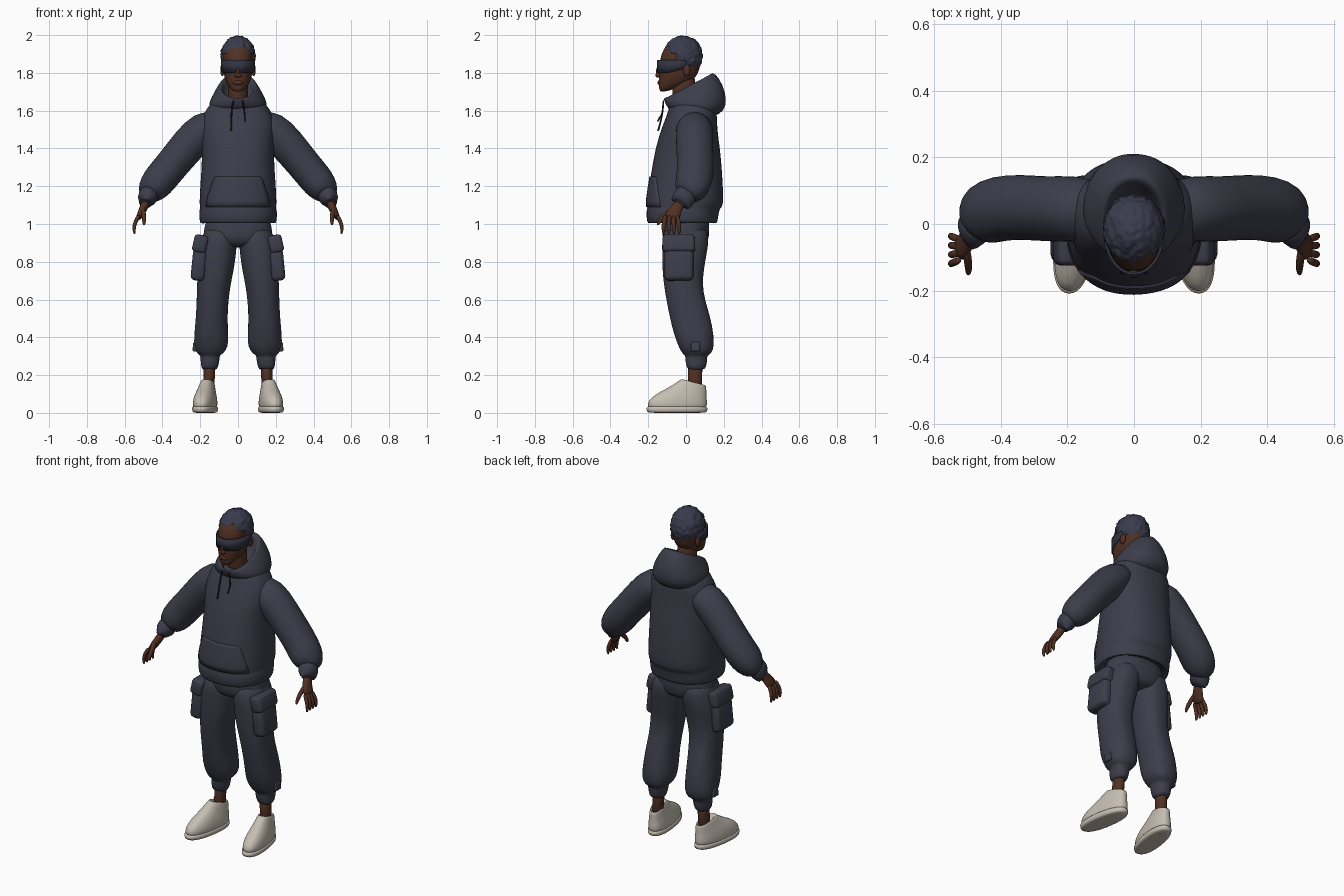
import bpy, bmesh, math
from mathutils import Vector, Matrix, noise

if "Cube" in bpy.data.objects:
    bpy.data.objects.remove(bpy.data.objects["Cube"])


def material(name, r, g, b):
    m = bpy.data.materials.new(name)
    m.diffuse_color = (r, g, b, 1)
    m.use_nodes = True
    m.node_tree.nodes["Principled BSDF"].inputs["Base Color"].default_value = (r, g, b, 1)
    return m


CLOTH = material("slate cloth", .047, .047, .071)
HAIR = material("blue grey hair", .042, .045, .075)
VISOR = material("dark visor", .030, .032, .050)
SKIN = material("brown skin", .080, .030, .017)
SHOE = material("off white", .56, .51, .44)
CORD = material("black cord", .015, .015, .022)


def finish(name, bm, mat, mirror=False, subdiv=1, fold=0):
    """Turn a bmesh into a smooth object, optionally creased and mirrored in x."""
    bmesh.ops.recalc_face_normals(bm, faces=bm.faces)
    for v in bm.verts:
        v.co += noise.noise_vector(v.co * 14) * fold
    for f in bm.faces:
        f.smooth = True
    me = bpy.data.meshes.new(name)
    bm.to_mesh(me)
    bm.free()
    me.materials.append(mat)
    ob = bpy.data.objects.new(name, me)
    bpy.context.collection.objects.link(ob)
    if mirror:
        mod = ob.modifiers.new("mirror", "MIRROR")
        mod.use_mirror_merge = False
    if subdiv:
        ob.modifiers.new("smooth", "SUBSURF").levels = subdiv
        ob.modifiers["smooth"].render_levels = subdiv
    return ob


def skin_rings(bm, rings):
    rows = [[bm.verts.new(p) for p in ring] for ring in rings]
    n = len(rows[0])
    for a, b in zip(rows, rows[1:]):
        for i in range(n):
            bm.faces.new((a[i], a[(i + 1) % n], b[(i + 1) % n], b[i]))
    bm.faces.new(rows[0][::-1])
    bm.faces.new(rows[-1])


def loft(name, mat, rings, power=2.3, n=28, matrix=None, **kw):
    """Rings are (centre x, half width, y front, y back, z front[, z back])."""
    def ring(cx, hx, y0, y1, z0, z1=None):
        z1 = z0 if z1 is None else z1
        pts = []
        for i in range(n):
            a = math.tau * i / n
            c, s = (math.copysign(abs(t) ** (2 / power), t) for t in (math.cos(a), math.sin(a)))
            pts.append(Vector((cx + hx * c, (y0 + y1) / 2 + (y1 - y0) / 2 * s,
                               (z0 + z1) / 2 + (z1 - z0) / 2 * s)))
        return pts
    bm = bmesh.new()
    skin_rings(bm, [ring(*r) for r in rings])
    if matrix:
        bm.transform(matrix)
    return finish(name, bm, mat, **kw)


def tube(name, mat, paths, n=16, **kw):
    """Each path is a list of (x, y, z, radius along y, radius across)."""
    bm = bmesh.new()
    for path in paths:
        pts = [Vector(p[:3]) for p in path]
        rings = []
        for i, p in enumerate(path):
            t = (pts[min(i + 1, len(pts) - 1)] - pts[max(i - 1, 0)]).normalized()
            v = t.cross(Vector((0, 1, 0))).normalized()
            u = v.cross(t)
            rings.append([pts[i] + u * p[3] * math.cos(math.tau * k / n)
                          + v * p[4] * math.sin(math.tau * k / n) for k in range(n)])
        skin_rings(bm, rings)
    return finish(name, bm, mat, **kw)


def ball(name, mat, centre, size, **kw):
    bm = bmesh.new()
    bmesh.ops.create_uvsphere(bm, u_segments=20, v_segments=12, radius=1)
    bm.transform(Matrix.Translation(centre) @ Matrix.Diagonal((*size, 1)))
    return finish(name, bm, mat, subdiv=0, **kw)


def pad(name, centre, size, tilt=0, bevel=.018):
    bm = bmesh.new()
    bmesh.ops.create_cube(bm, size=1)
    bm.transform(Matrix.Translation(centre) @ Matrix.Rotation(tilt, 4, "Y") @ Matrix.Diagonal((*size, 1)))
    bmesh.ops.bevel(bm, geom=bm.edges[:], offset=bevel, segments=3, profile=.5, affect="EDGES")
    return finish(name, bm, CLOTH, mirror=True, subdiv=0)


# Hoodie body with ribbed hem
torso = loft("hoodie_body", CLOTH, [
    (0, .17, -.17, .14, 1.04), (0, .195, -.195, .16, 1.0), (0, .205, -.207, .168, 1.006),
    (0, .208, -.212, .175, 1.072), (0, .199, -.203, .182, 1.083), (0, .206, -.212, .2, 1.1),
    (0, .202, -.197, .197, 1.2), (0, .19, -.172, .187, 1.35), (0, .195, -.148, .172, 1.45),
    (0, .198, -.125, .166, 1.52), (0, .185, -.1, .165, 1.58), (0, .15, -.085, .155, 1.635),
    (0, .1, -.075, .12, 1.665)], fold=.003)

# Hood lying open behind the neck
loft("hood", CLOTH, [
    (0, .135, -.085, .15, 1.60, 1.56), (0, .155, -.105, .205, 1.625, 1.6),
    (0, .152, -.112, .217, 1.645, 1.655), (0, .128, -.118, .2, 1.655, 1.735),
    (0, .1, -.118, .155, 1.665, 1.8), (0, .088, -.108, .13, 1.665, 1.8),
    (0, .078, -.092, .11, 1.645, 1.75), (0, .07, -.08, .08, 1.62, 1.68)], power=2.1, fold=.003)

# Sleeves and cuffs
tube("sleeves", CLOTH, [[
    (.09, .04, 1.53, .085, .075), (.18, .045, 1.51, .1, .1), (.26, .045, 1.42, .1, .097),
    (.34, .05, 1.325, .098, .092), (.41, .047, 1.24, .1, .092), (.447, .03, 1.195, .096, .086),
    (.472, .01, 1.16, .075, .066), (.478, .0, 1.15, .05, .045)]],
    n=20, mirror=True, fold=.006)
tube("cuffs", CLOTH, [[
    (.465, .015, 1.175, .055, .05), (.473, 0, 1.155, .062, .054), (.493, -.03, 1.107, .058, .05),
    (.495, -.034, 1.1, .05, .043), (.49, -.025, 1.115, .035, .03)]], mirror=True)

# Hands
fingers = [[(.522, -.107 + .02 * i, 1.05, .012, .012), (.545, -.117 + .026 * i, 1.01, .012, .011),
            (.552, -.12 + .028 * i, .975, .011, .01), (.547, -.119 + .028 * i, .945, .006, .006)]
           for i in range(4)]
thumb = [(.505, -.07, 1.085, .014, .014), (.498, -.115, 1.045, .014, .013),
         (.497, -.14, 1.015, .012, .011), (.498, -.152, .992, .006, .006)]
palm = [(.483, -.02, 1.13, .028, .024), (.497, -.045, 1.09, .029, .023),
        (.512, -.065, 1.06, .043, .021), (.53, -.078, 1.025, .043, .015)]
tube("hands", SKIN, fingers + [thumb, palm], n=10, mirror=True)

# Front pouch wrapped onto the hoodie
bm = bmesh.new()
rows = []
for z, half in ((1.09, .165), (1.12, .163), (1.15, .156), (1.18, .146), (1.21, .136), (1.235, .127), (1.25, .115)):
    rows.append([bm.verts.new((half * (k / 8 - 1), -.4, z)) for k in range(17)])
for a, b in zip(rows, rows[1:]):
    for k in range(16):
        bm.faces.new((a[k], a[k + 1], b[k + 1], b[k]))
pouch = finish("front_pouch", bm, CLOTH, subdiv=0)
wrap = pouch.modifiers.new("wrap", "SHRINKWRAP")
wrap.target = torso
wrap.wrap_method = "PROJECT"
wrap.use_project_y = True
wrap.use_positive_direction = True
shell = pouch.modifiers.new("thickness", "SOLIDIFY")
shell.thickness = .014
shell.offset = 0

# Drawstrings
for side, low in ((-1, 1.49), (1, 1.54)):
    tube("drawstring_" + ("left" if side > 0 else "right"), CORD, [[
        (side * .022, -.118, 1.66, .005, .005), (side * .03, -.122, 1.62, .005, .005),
        (side * .036, -.125, 1.58, .005, .005), (side * .036, -.142, low + .02, .005, .005),
        (side * .036, -.15, low, .007, .007)]], n=8)

# Trousers
loft("trouser_hips", CLOTH, [
    (0, .165, -.12, .12, 1.06), (0, .175, -.125, .125, .99), (0, .19, -.128, .122, .93),
    (0, .15, -.11, .11, .89), (0, .08, -.07, .08, .875)], fold=.003)
loft("trouser_legs", CLOTH, [
    (.09, .075, -.11, .11, 1.0), (.1, .095, -.128, .122, .92), (.11, .1, -.128, .115, .85),
    (.118, .095, -.125, .095, .76), (.128, .088, -.118, .088, .68), (.133, .085, -.105, .1, .6),
    (.139, .085, -.085, .132, .5), (.142, .091, -.062, .148, .41), (.143, .091, -.04, .148, .35),
    (.147, .074, -.022, .138, .315), (.149, .052, -.002, .112, .3), (.15, .053, -.006, .112, .285),
    (.152, .046, .002, .106, .237), (.152, .036, .012, .09, .23)], n=24, mirror=True, fold=.007)

# Cargo pockets with flaps, and ankle tabs
pad("cargo_pockets", (.207, -.038, .785), (.075, .155, .17), -.1, .024)
pad("cargo_flaps", (.2, -.038, .895), (.075, .172, .095), -.22, .02)
pad("ankle_tabs", (.228, .05, .35), (.022, .05, .05), -.1, .008)

# Ankles and shoes, toes turned out
tube("ankles", SKIN, [[(.15, .05, .27, .042, .033), (.153, .048, .2, .037, .03), (.156, .045, .1, .042, .034)]],
     mirror=True)
turn = Matrix.Translation((.167, 0, 0)) @ Matrix.Rotation(math.radians(9), 4, "Z")
loft("shoe_uppers", SHOE, [
    (0, .05, -.19, .1, .01), (0, .06, -.208, .113, .035), (0, .059, -.203, .113, .065, .06),
    (0, .054, -.165, .11, .098, .085), (0, .046, -.105, .109, .128, .105),
    (0, .039, -.05, .109, .16, .13), (0, .034, -.025, .106, .182, .15),
    (0, .028, -.012, .094, .176, .142), (0, .024, .0, .08, .13, .11)],
    matrix=turn, mirror=True)
loft("shoe_soles", SHOE, [
    (0, .05, -.195, .102, 0), (0, .062, -.21, .114, .003), (0, .064, -.214, .117, .03), (0, .057, -.205, .11, .036)],
    matrix=turn, mirror=True)

# Head, neck and face
loft("neck", SKIN, [(0, .062, -.06, .07, 1.6), (0, .054, -.07, .05, 1.67), (0, .052, -.075, .05, 1.73),
                    (0, .055, -.07, .05, 1.8)], power=2)
loft("head", SKIN, [
    (0, .022, -.128, -.07, 1.698, 1.71), (0, .04, -.141, -.03, 1.705, 1.73), (0, .058, -.144, .02, 1.73, 1.75),
    (0, .07, -.145, .05, 1.765, 1.775), (0, .077, -.143, .065, 1.8), (0, .081, -.14, .08, 1.85),
    (0, .083, -.132, .084, 1.9), (0, .07, -.105, .06, 1.95), (0, .035, -.06, .03, 1.975)], power=2.2)
ball("nose_bridge", SKIN, (0, -.143, 1.805), (.011, .016, .03))
ball("nose_tip", SKIN, (0, -.148, 1.787), (.019, .014, .012))
ball("lips", SKIN, (0, -.142, 1.748), (.026, .01, .012))
ball("ears", SKIN, (.083, .003, 1.815), (.011, .02, .032), mirror=True)

# Short curly hair
bm = bmesh.new()
bmesh.ops.create_icosphere(bm, subdivisions=5, radius=1)
bm.transform(Matrix.Translation((0, -.016, 1.89)) @ Matrix.Diagonal((.092, .104, .106, 1)))


def above_hairline(p):
    if p.y < -.055:
        return p.z > 1.9
    return p.z > (1.84 if p.y < .02 else 1.795)


bmesh.ops.delete(bm, geom=[v for v in bm.verts if not above_hairline(v.co)], context="VERTS")
bm.normal_update()
for v in bm.verts:
    v.co += v.normal * (noise.noise(v.co * 70) * .006 + noise.noise(v.co * 35) * .004)
hair = finish("hair", bm, HAIR, subdiv=0)
hair.modifiers.new("thickness", "SOLIDIFY").thickness = .012

# Wraparound visor, narrowing toward the ears
bm = bmesh.new()
steps = 32
rows = []
for i in range(steps + 1):
    a = math.radians(-105 + 210 * i / steps)
    x, y = .091 * math.sin(a), -.03 - .124 * math.cos(a)
    low = 1.8 + .025 * max(0, (y + .1) / .1) + .012 * math.exp(-(x / .014) ** 2)
    rows.append([bm.verts.new((x, y, z)) for z in (low, 1.868)])
for a, b in zip(rows, rows[1:]):
    bm.faces.new((a[0], b[0], b[1], a[1]))
visor = finish("visor", bm, VISOR, subdiv=0)
visor.modifiers.new("thickness", "SOLIDIFY").thickness = .009
